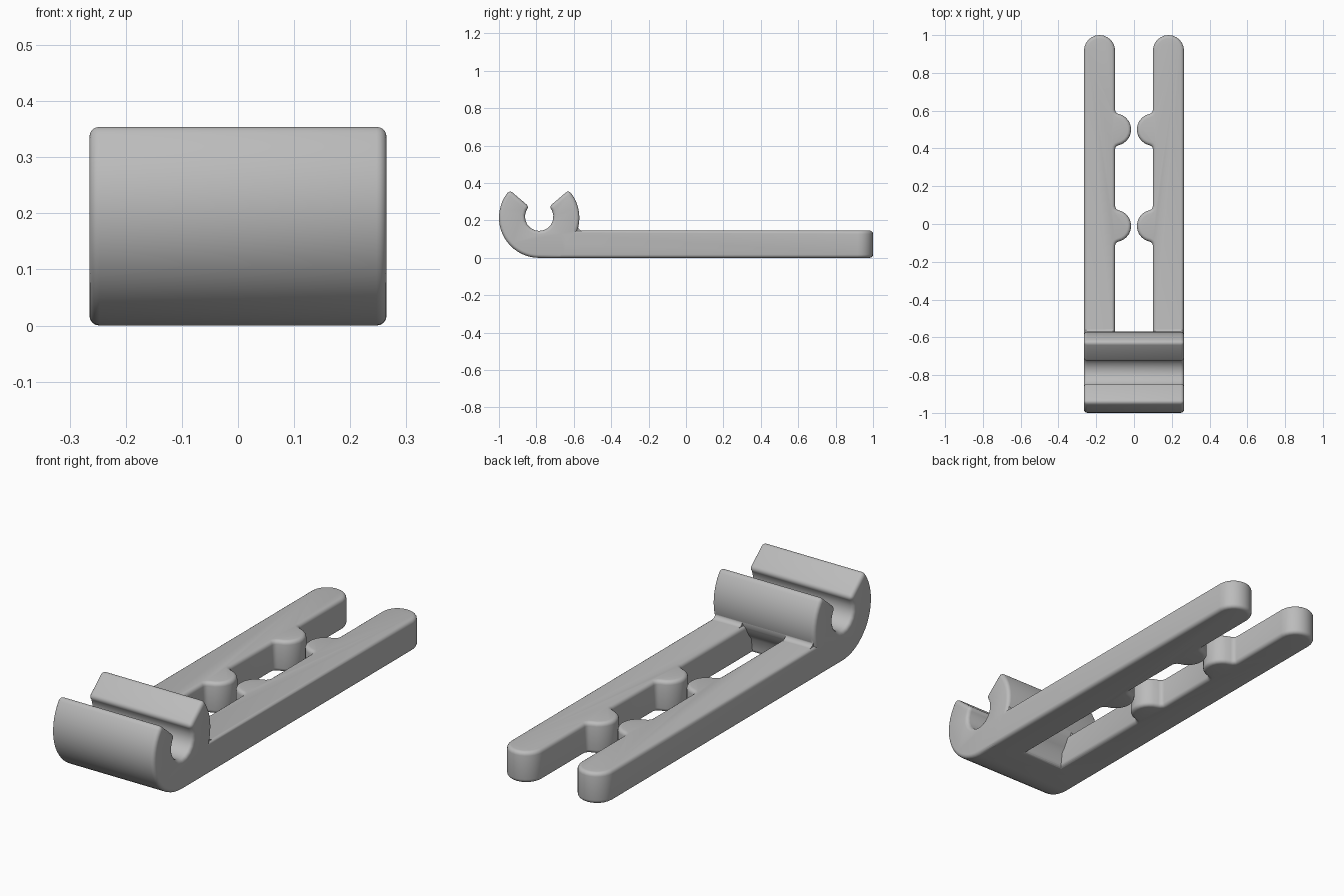
import bpy, bmesh, math
from math import sin, cos, pi, radians

if "Cube" in bpy.data.objects:
    bpy.data.objects.remove(bpy.data.objects["Cube"])

grey = bpy.data.materials.new("grey plastic")
grey.diffuse_color = (0.5, 0.5, 0.5, 1)
grey.use_nodes = True
grey.node_tree.nodes["Principled BSDF"].inputs["Base Color"].default_value = grey.diffuse_color
W, T = 0.265, 0.146          # half width, arm thickness


def arc(cx, cy, r, a0, a1, n):
    return [(cx + r * cos(a0 + (a1 - a0) * i / n),
             cy + r * sin(a0 + (a1 - a0) * i / n)) for i in range(n + 1)]


def prism(name, pts, place, depth, bevel=0.0):
    """Extrude a closed profile; place maps its 2D points into 3D."""
    bm = bmesh.new()
    face = bm.faces.new([bm.verts.new(place(*p)) for p in pts])
    ext = bmesh.ops.extrude_face_region(bm, geom=[face])
    bmesh.ops.translate(bm, vec=depth,
                        verts=[v for v in ext["geom"] if isinstance(v, bmesh.types.BMVert)])
    bmesh.ops.recalc_face_normals(bm, faces=bm.faces)
    me = bpy.data.meshes.new(name)
    bm.to_mesh(me)
    bm.free()
    me.materials.append(grey)
    ob = bpy.data.objects.new(name, me)
    bpy.context.collection.objects.link(ob)
    if bevel:
        m = ob.modifiers.new("rounded edges", "BEVEL")
        m.width, m.segments = bevel, 4
        m.limit_method, m.angle_limit = "ANGLE", radians(40)
        m.use_clamp_overlap = False
    return ob


# Open hook: outer arc, two sloping lips and a round bore
CY, R = -0.785, 0.215
tip = radians(43)
profile = arc(CY, R, R, radians(-42), tip, 12)
profile += arc(CY, 0.22, 0.076, radians(45), radians(-225), 14)
profile += arc(CY, R, R, pi - tip, pi * 1.5, 20)
profile += [(-0.635, 0)]
clip = prism("hook", profile, lambda y, z: (-W, y, z), (2 * W, 0, 0), 0.018)

# Arm outline with two round inner bumps
INNER, BR, F = 0.1, 0.085, 0.022
h = math.sqrt((BR + F) ** 2 - F ** 2)
a = math.atan2(h, -F)
outline = [(W, -0.69)]
half = (W - INNER) / 2
outline += arc(INNER + half, 1 - half, half, 0, pi, 12)
for yc in (0.5, -0.01):
    outline += arc(INNER - F, yc + h, F, 0, a - pi, 3)
    outline += arc(INNER, yc, BR, a, 2 * pi - a, 10)[1:-1]
    outline += arc(INNER - F, yc - h, F, pi - a, 0, 3)
outline += [(INNER, -0.69)]

parts = []
for side, s in (("left", -1), ("right", 1)):
    parts.append(prism(side + "_arm", outline, lambda x, y: (s * x, y, 0), (0, 0, T), 0.018))
    # Small concave fillet where the arm meets the hook
    fillet = arc(-0.555, T + 0.022, 0.022, -pi / 2, -pi, 4)
    fillet += [(-0.6, T + 0.022), (-0.6, T - 0.01), (-0.555, T - 0.01)]
    x0 = s * (INNER + 0.012)
    parts.append(prism(side + "_fillet", fillet, lambda y, z: (x0, y, z),
                       (s * (W - INNER - 0.024), 0, 0)))

# Join everything into one solid
for p in parts:
    m = clip.modifiers.new("join", "BOOLEAN")
    m.operation, m.solver, m.object = "UNION", "EXACT", p
bpy.context.view_layer.update()
dg = bpy.context.evaluated_depsgraph_get()
mesh = bpy.data.meshes.new_from_object(clip.evaluated_get(dg))
clip.modifiers.clear()
clip.data = mesh
clip.name = "clip_body"
for p in parts:
    bpy.data.objects.remove(p)
bpy.context.view_layer.objects.active = clip
clip.select_set(True)
bpy.ops.object.shade_smooth_by_angle(angle=radians(35))
